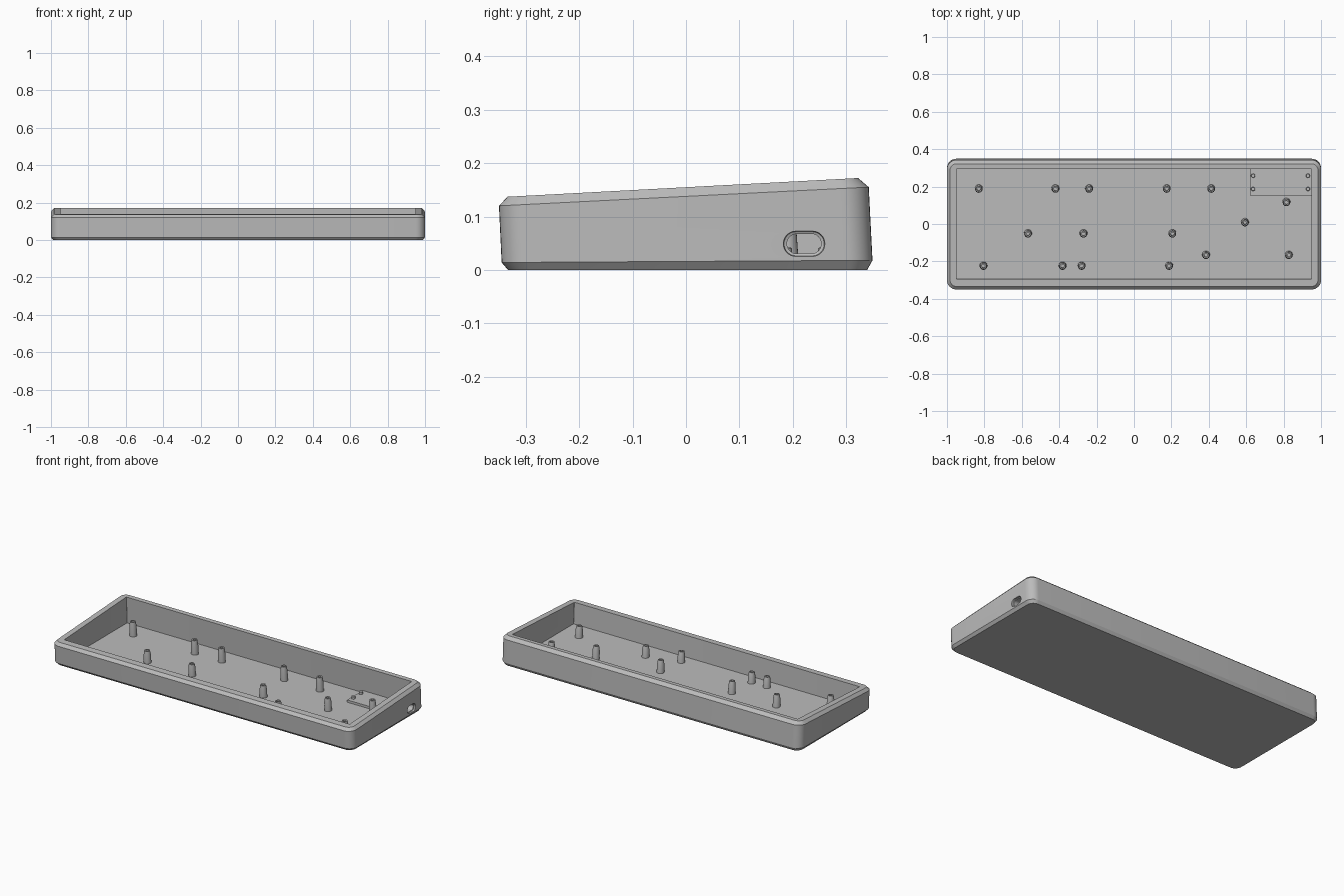
import bpy, bmesh, math
from mathutils import Vector, Matrix

old = bpy.data.objects.get("Cube")
if old:
    bpy.data.objects.remove(old, do_unlink=True)

grey = bpy.data.materials.new("case grey")
grey.use_nodes = True
COLOUR = (0.5, 0.5, 0.5, 1)
grey.diffuse_color = COLOUR
grey.node_tree.nodes["Principled BSDF"].inputs["Base Color"].default_value = COLOUR

TILT = math.atan(0.0533)      # typing angle of the rim and the posts
FLOOR = 0.012


def loft(name, rings):
    """Skin a list of equal-length rings and cap both ends."""
    bm = bmesh.new()
    loops = [[bm.verts.new(p) for p in ring] for ring in rings]
    n = len(loops[0])
    for a, b in zip(loops, loops[1:]):
        for i in range(n):
            j = (i + 1) % n
            bm.faces.new((a[i], a[j], b[j], b[i]))
    bm.faces.new(loops[0][::-1])
    bm.faces.new(loops[-1])
    bmesh.ops.recalc_face_normals(bm, faces=bm.faces)
    mesh = bpy.data.meshes.new(name)
    bm.to_mesh(mesh)
    bm.free()
    mesh.materials.append(grey)
    obj = bpy.data.objects.new(name, mesh)
    bpy.context.collection.objects.link(obj)
    return obj


def smooth(obj):
    bpy.ops.object.select_all(action='DESELECT')
    obj.select_set(True)
    bpy.context.view_layer.objects.active = obj
    bpy.ops.object.shade_smooth_by_angle(angle=math.radians(25))


def rounded(hx, y0, y1, r, seg=8):
    """Rounded rectangle outline, symmetric in its first axis."""
    pts = []
    corners = [(hx - r, y1 - r), (r - hx, y1 - r), (r - hx, y0 + r), (hx - r, y0 + r)]
    for k, (cx, cy) in enumerate(corners):
        for i in range(seg + 1):
            a = math.pi / 2 * (k + i / seg)
            pts.append((cx + r * math.cos(a), cy + r * math.sin(a)))
    return pts


def sloped_ring(hx, y0, y1, r, z0, z1):
    """Outline whose height runs from z0 at the front to z1 at the back."""
    return [(x, y, z0 + (z1 - z0) * (y - y0) / (y1 - y0))
            for x, y in rounded(hx, y0, y1, r)]


def turned(name, profile, steps=24):
    return loft(name, [[(r * math.cos(2 * math.pi * i / steps),
                         r * math.sin(2 * math.pi * i / steps), z)
                        for i in range(steps)] for r, z in profile])


# Tray: bottom chamfer, walls, top chamfer, rim, cavity and floor
case = loft("case_tray", [
    sloped_ring(0.987, -0.333, 0.339, 0.04, 0, 0),
    sloped_ring(1.0, -0.345, 0.349, 0.05, 0.014, 0.018),
    sloped_ring(1.0, -0.35, 0.342, 0.05, 0.12, 0.155),
    sloped_ring(0.984, -0.334, 0.322, 0.036, 0.137, 0.172),
    sloped_ring(0.95, -0.295, 0.295, 0.003, 0.139, 0.1705),
    sloped_ring(0.95, -0.288, 0.303, 0.003, FLOOR, FLOOR),
])


# Countersunk cable port through the left wall
def slot(x, grow):
    hy, hz = 0.032 + grow, 0.0185 + grow * 0.75
    return [(x, 0.221 + a, 0.049 + b) for a, b in rounded(hy, -hz, hz, hz * 0.99)]


cutter = loft("port_cutter", [slot(1.01, 0.0085), slot(0.992, 0.0055),
                              slot(0.99, 0), slot(0.93, 0)])
cutter.hide_render = True
cut = case.modifiers.new("port", 'BOOLEAN')
cut.operation = 'DIFFERENCE'
cut.solver = 'EXACT'
cut.object = cutter
bpy.ops.object.select_all(action='DESELECT')
case.select_set(True)
bpy.context.view_layer.objects.active = case
bpy.ops.object.modifier_apply(modifier=cut.name)
bpy.data.objects.remove(cutter, do_unlink=True)
smooth(case)

# Screw posts, grouped by row, leaning square to the rim
rows = {
    0.187: (-0.83, -0.42, -0.24, 0.175, 0.413),
    0.115: (0.815,),
    0.007: (0.593,),
    -0.053: (-0.567, -0.27, 0.205),
    -0.168: (0.385, 0.828),
    -0.226: (-0.805, -0.382, -0.28, 0.188),
}
for y, xs in rows.items():
    h = 0.0885 + 0.0533 * y - FLOOR
    for x in xs:
        post = turned("screw_post", [(0.021, -0.002), (0.02, h * 0.65), (0.0155, h),
                                     (0.009, h), (0.009, h * 0.4)])
        post.matrix_world = (Matrix.Translation(Vector((x, y + 0.003, FLOOR)))
                             @ Matrix.Rotation(TILT, 4, 'X'))
        smooth(post)

# Raised pad for the controller board, with four locating pegs
PAD = 0.026
pad = [(0.62, 0.152), (0.949, 0.152), (0.949, 0.3), (0.62, 0.3)]
loft("controller_pad", [[(x, y, z) for x, y in pad] for z in (FLOOR - 0.002, PAD)])
for x in (0.637, 0.93):
    for y in (0.187, 0.258):
        peg = turned("locating_peg", [(0.011, -0.002), (0.011, 0.014), (0.009, 0.016)], 16)
        peg.location = (x, y, PAD)
        smooth(peg)
